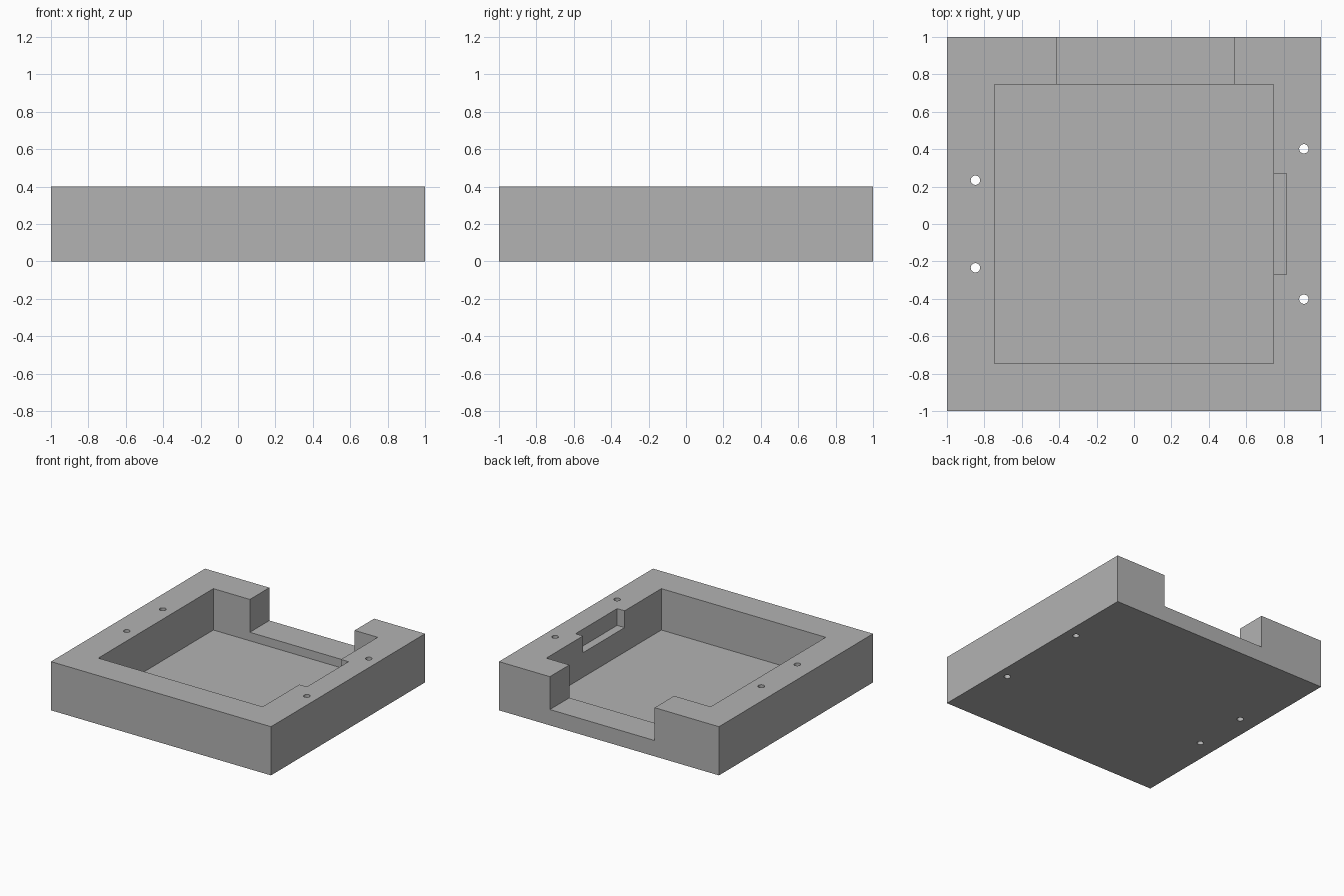
import bpy
import bmesh
from math import radians
from mathutils import Matrix

default = bpy.data.objects.get("Cube")
if default:
    bpy.data.objects.remove(default, do_unlink=True)

HEIGHT = 0.4
OVER = 0.1  # how far cutters reach past the outer faces

grey = bpy.data.materials.new("plain grey")
grey.use_nodes = True
grey.diffuse_color = (0.45, 0.45, 0.45, 1)
grey.node_tree.nodes["Principled BSDF"].inputs["Base Color"].default_value = grey.diffuse_color


def add_object(name, bm):
    mesh = bpy.data.meshes.new(name)
    bm.to_mesh(mesh)
    bm.free()
    mesh.materials.append(grey)
    obj = bpy.data.objects.new(name, mesh)
    bpy.context.collection.objects.link(obj)
    return obj


def box(name, low, high):
    size = [b - a for a, b in zip(low, high)]
    centre = [(a + b) / 2 for a, b in zip(low, high)]
    bm = bmesh.new()
    matrix = Matrix.Translation(centre) @ Matrix.Diagonal((*size, 1))
    bmesh.ops.create_cube(bm, size=1, matrix=matrix)
    return add_object(name, bm)


def drill(name, x, y, radius=0.025):
    bm = bmesh.new()
    bmesh.ops.create_cone(bm, cap_ends=True, segments=32, radius1=radius, radius2=radius,
                          depth=HEIGHT + 2 * OVER, matrix=Matrix.Translation((x, y, HEIGHT / 2)))
    return add_object(name, bm)


# Solid block of the tray
tray = box("tray", (-1, -1, 0), (1, 1, HEIGHT))

# Main pocket, back opening and shallow side recess
top = HEIGHT + OVER
inner = 0.747
cutters = [
    box("pocket_cutter", (-inner, -inner, 0.06), (inner, inner, top)),
    box("back_opening_cutter", (-0.415, 0.6, 0.13), (0.537, 1 + OVER, top)),
    box("side_recess_cutter", (0.6, -0.27, 0.262), (0.815, 0.27, top)),
]

# Screw holes in the two side walls
for x, y in ((-0.848, 0.234), (0.908, 0.402)):
    for side in (-1, 1):
        cutters.append(drill("screw_hole_cutter", x, side * y))

for cutter in cutters:
    cutter.hide_render = True
    mod = tray.modifiers.new(cutter.name, "BOOLEAN")
    mod.operation = "DIFFERENCE"
    mod.solver = "EXACT"
    mod.object = cutter

# Apply the cuts and remove the cutters
bpy.ops.object.select_all(action="DESELECT")
tray.select_set(True)
bpy.context.view_layer.objects.active = tray
for name in [m.name for m in tray.modifiers]:
    bpy.ops.object.modifier_apply(modifier=name)
for cutter in cutters:
    bpy.data.objects.remove(cutter, do_unlink=True)
bpy.ops.object.shade_smooth_by_angle(angle=radians(30))
